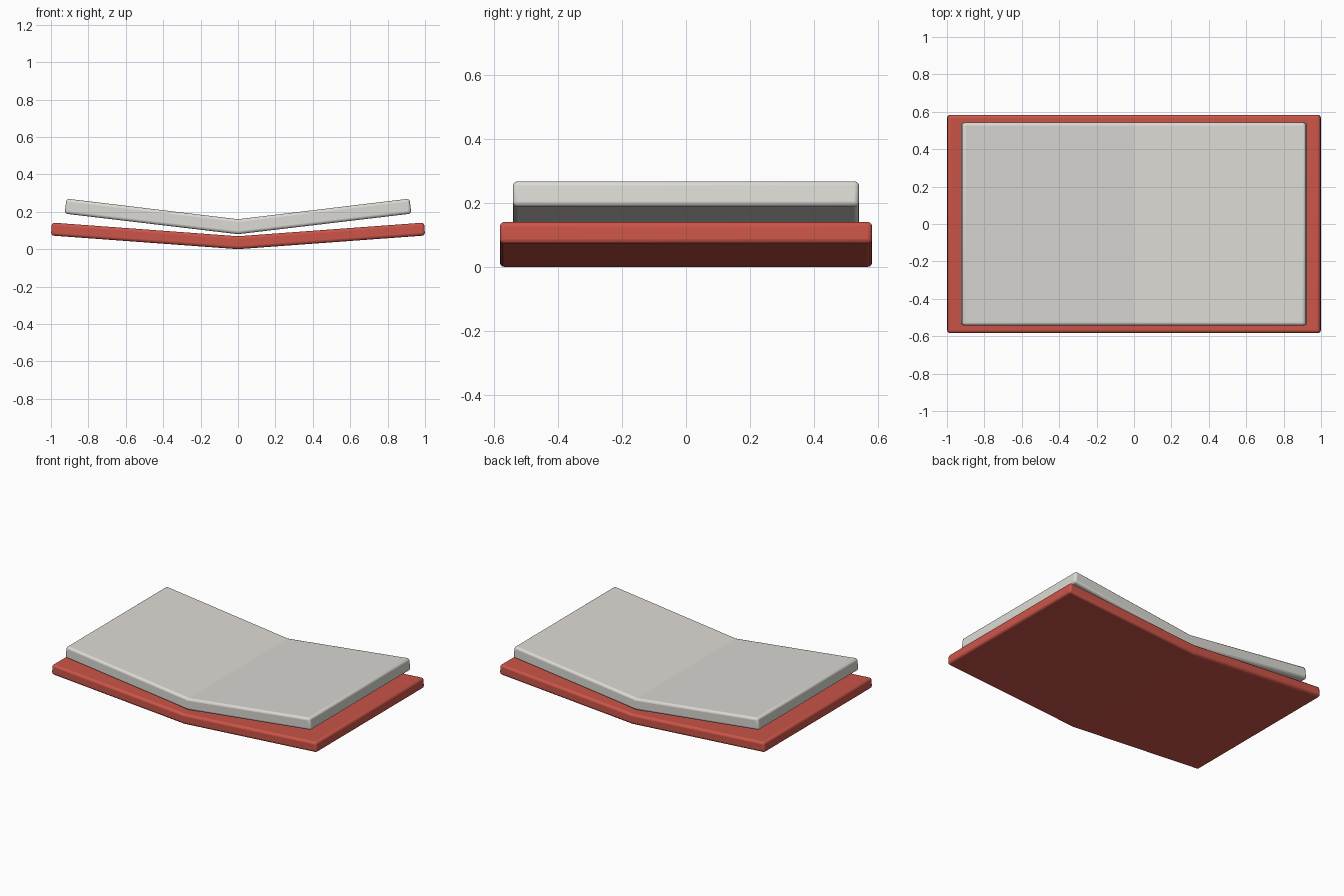
import bpy

if "Cube" in bpy.data.objects:
    bpy.data.objects.remove(bpy.data.objects["Cube"])


def folded_slab(name, half_len, half_depth, z_mid, z_end, thick, lean, bevel, color=None):
    """V-shaped slab: a folded profile extruded along y, with rounded edges."""
    profile = [(-half_len, z_end), (0, z_mid), (half_len, z_end),
               (half_len - lean, z_end + thick), (0, z_mid + thick),
               (-half_len + lean, z_end + thick)]
    n = len(profile)
    verts = [(x, y, z) for y in (-half_depth, half_depth) for x, z in profile]
    # end caps are split at the fold
    faces = [(0, 1, 4, 5), (1, 2, 3, 4), (11, 10, 7, 6), (10, 9, 8, 7)]
    faces += [(i, i + n, (i + 1) % n + n, (i + 1) % n) for i in range(n)]
    mesh = bpy.data.meshes.new(name)
    mesh.from_pydata(verts, [], faces)
    mesh.update()
    obj = bpy.data.objects.new(name, mesh)
    bpy.context.collection.objects.link(obj)

    mod = obj.modifiers.new("rounded_edges", 'BEVEL')
    mod.width = bevel
    mod.segments = 3
    mod.limit_method = 'ANGLE'
    mod.angle_limit = 0.6

    if color:
        mat = bpy.data.materials.new(name + "_color")
        mat.diffuse_color = color
        mat.use_nodes = True
        mat.node_tree.nodes["Principled BSDF"].inputs["Base Color"].default_value = mat.diffuse_color
        obj.data.materials.append(mat)

    bpy.ops.object.select_all(action='DESELECT')
    obj.select_set(True)
    bpy.context.view_layer.objects.active = obj
    bpy.ops.object.shade_smooth_by_angle(angle=0.6)
    # fold stays a crisp crease
    for e in obj.data.edges:
        if all(abs(obj.data.vertices[v].co.x) < 1e-6 for v in e.vertices):
            e.use_edge_sharp = True
    return obj


# Red cover of the open book
folded_slab("book_cover", 1.0, 0.583, 0.0, 0.073, 0.069, 0.005, 0.015,
            (0.6, 0.09, 0.065, 1))

# Page block resting in the fold
folded_slab("page_block", 0.927, 0.542, 0.08, 0.19, 0.08, 0.01, 0.015,
            (0.72, 0.70, 0.66, 1))
